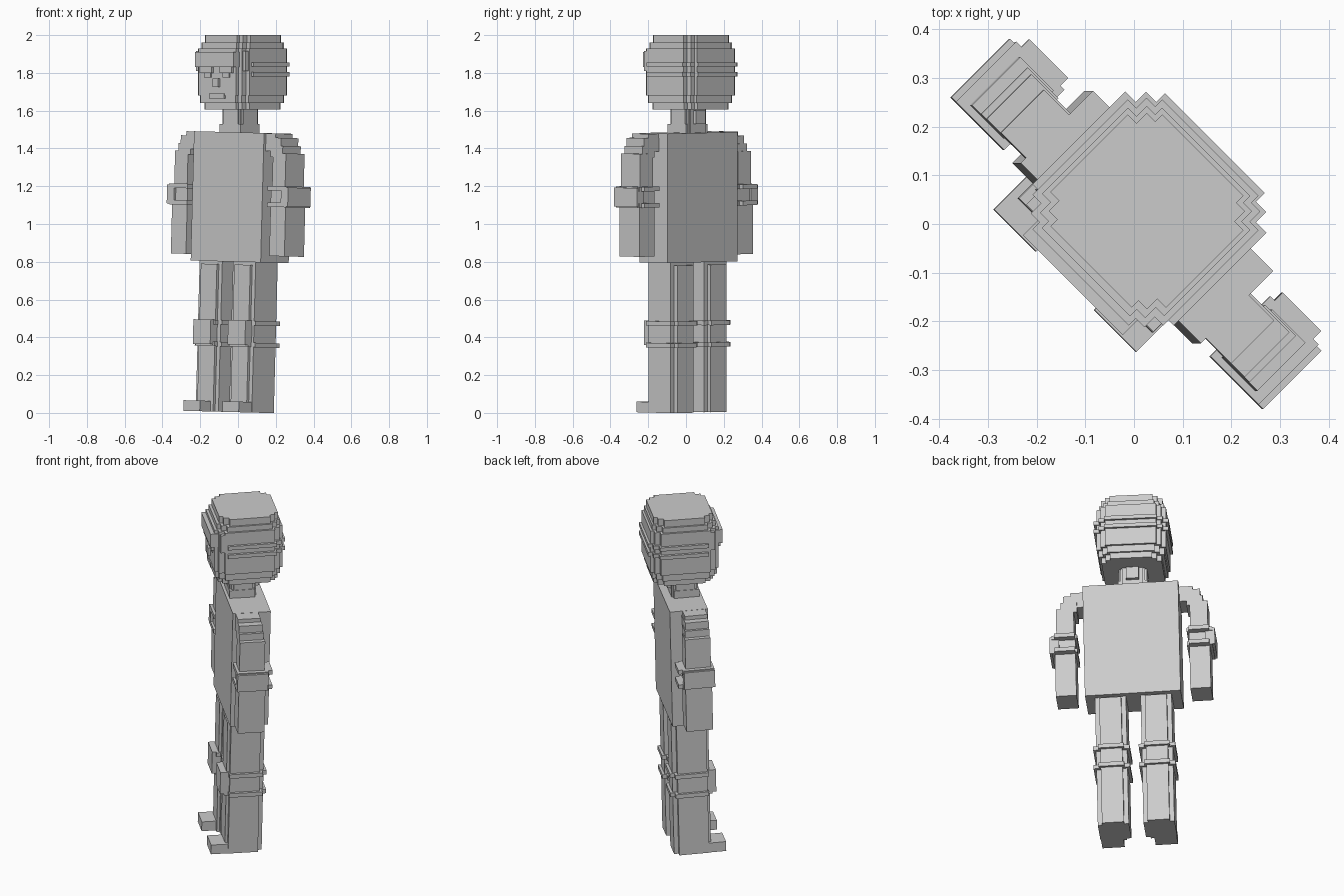
import bpy, bmesh, math
from mathutils import Matrix

if "Cube" in bpy.data.objects:
    bpy.data.objects.remove(bpy.data.objects["Cube"])

grey = bpy.data.materials.new("plain_grey")
grey.diffuse_color = (0.6, 0.6, 0.6, 1)
grey.use_nodes = True
grey.node_tree.nodes["Principled BSDF"].inputs["Base Color"].default_value = grey.diffuse_color

# Whole figure is turned 45 degrees; the body also leans slightly sideways
TURN = Matrix.Rotation(math.radians(-45), 4, 'Z')
LEAN = (Matrix.Translation((0, 0, 1)) @ Matrix.Rotation(math.radians(1.5), 4, 'Y')
        @ Matrix.Translation((0, 0, -1)))


def part(name, boxes, mirror=False, lean=True):
    """Blocks as (x0, x1, y0, y1, z0, z1), optionally repeated on the other side."""
    for side in ((1, -1) if mirror else (1,)):
        bm = bmesh.new()
        for x0, x1, y0, y1, z0, z1 in boxes:
            m = (Matrix.Translation((side * (x0 + x1) / 2, (y0 + y1) / 2, (z0 + z1) / 2))
                 @ Matrix.Diagonal((x1 - x0, y1 - y0, z1 - z0, 1)))
            bmesh.ops.create_cube(bm, size=1, matrix=m)
        bmesh.ops.transform(bm, matrix=(LEAN if lean else Matrix()) @ TURN, verts=bm.verts)
        me = bpy.data.meshes.new(name)
        bm.to_mesh(me)
        bm.free()
        me.materials.append(grey)
        label = name if not mirror else ("right_" if side < 0 else "left_") + name
        bpy.context.collection.objects.link(bpy.data.objects.new(label, me))


def slab(w, y0, y1, z0, z1, c=0.05):
    """Three overlapping blocks giving a stepped, rounded cross-section."""
    return [(-w, w, y0 + c, y1 - c, z0, z1),
            (-w + c * .5, w - c * .5, y0 + c * .4, y1 - c * .4, z0, z1),
            (-w + c, w - c, y0, y1, z0, z1)]


# Torso and hips
part("torso", [(-.262, .262, -.085, .125, .8, 1.485)])

# Legs with stepped corners
part("leg", [(.04, .21, -.07, .095, .004, .81),
             (.065, .185, -.085, .12, .004, .785)], True)
part("toe", [(.085, .207, -.165, -.06, .004, .06)], True)
part("kneecap", [(.065, .195, -.12, -.05, .36, .49)], True)
for n, z in (("lower", .35), ("upper", .465)):
    part(n + "_knee_band", [(.025, .225, -.075, .11, z, z + .024),
                            (.055, .195, -.098, .135, z, z + .024)], True)

# Arms hang beside the torso and join it at the shoulder
part("forearm", [(.312, .425, -.072, .075, .835, 1.2)], True)
part("upper_arm", [(.318, .415, -.07, .07, 1.18, 1.38),
                   (.3, .39, -.07, .065, 1.36, 1.42)], True)
part("shoulder", [(.25, .375, -.07, .06, 1.39, 1.462),
                  (.25, .335, -.07, .055, 1.45, 1.484)], True)
part("elbow_pad", [(.4, .453, -.085, .085, 1.1, 1.2)], True)
for n, z in (("lower", 1.095), ("upper", 1.182)):
    part(n + "_elbow_band", [(.3, .44, -.085, .09, z, z + .024),
                             (.312, .424, -.085, .113, z, z + .024)], True)

# Neck
part("neck", slab(.077, -.057, .09, 1.47, 1.62, .02), lean=False)
part("collar", [(-.08, .08, -.06, .08, 1.48, 1.53),
                (-.035, .035, .07, .11, 1.53, 1.6)], lean=False)

# Head built from stacked rounded layers
head = []
for w, y0, y1, z0, z1 in ((.165, -.13, .2, 1.605, 1.64),
                          (.18, -.15, .21, 1.64, 1.68),
                          (.19, -.155, .222, 1.68, 1.93),
                          (.178, -.14, .21, 1.93, 1.96),
                          (.168, -.125, .2, 1.96, 2.0)):
    head += slab(w, y0, y1, z0, z1)
part("head", head, lean=False)
for n, z in (("lower", 1.782), ("upper", 1.833)):
    part(n + "_head_band", [(-.205, .205, -.09, .18, z, z + .022),
                            (-.175, .175, -.09, .21, z, z + .022),
                            (-.145, .145, 0, .235, z, z + .022)], lean=False)

# Face details
part("fringe", [(-.145, .145, -.178, -.1, 1.83, 1.91),
                (-.185, .185, -.128, -.06, 1.81, 1.915)], lean=False)
part("brow", [(.03, .12, -.17, -.12, 1.8, 1.835)], True, lean=False)
part("eye", [(.045, .095, -.161, -.15, 1.775, 1.8)], True, lean=False)
part("nose", [(-.02, .02, -.17, -.15, 1.725, 1.77)], lean=False)
part("mouth", [(-.055, .055, -.161, -.14, 1.665, 1.69)], lean=False)
